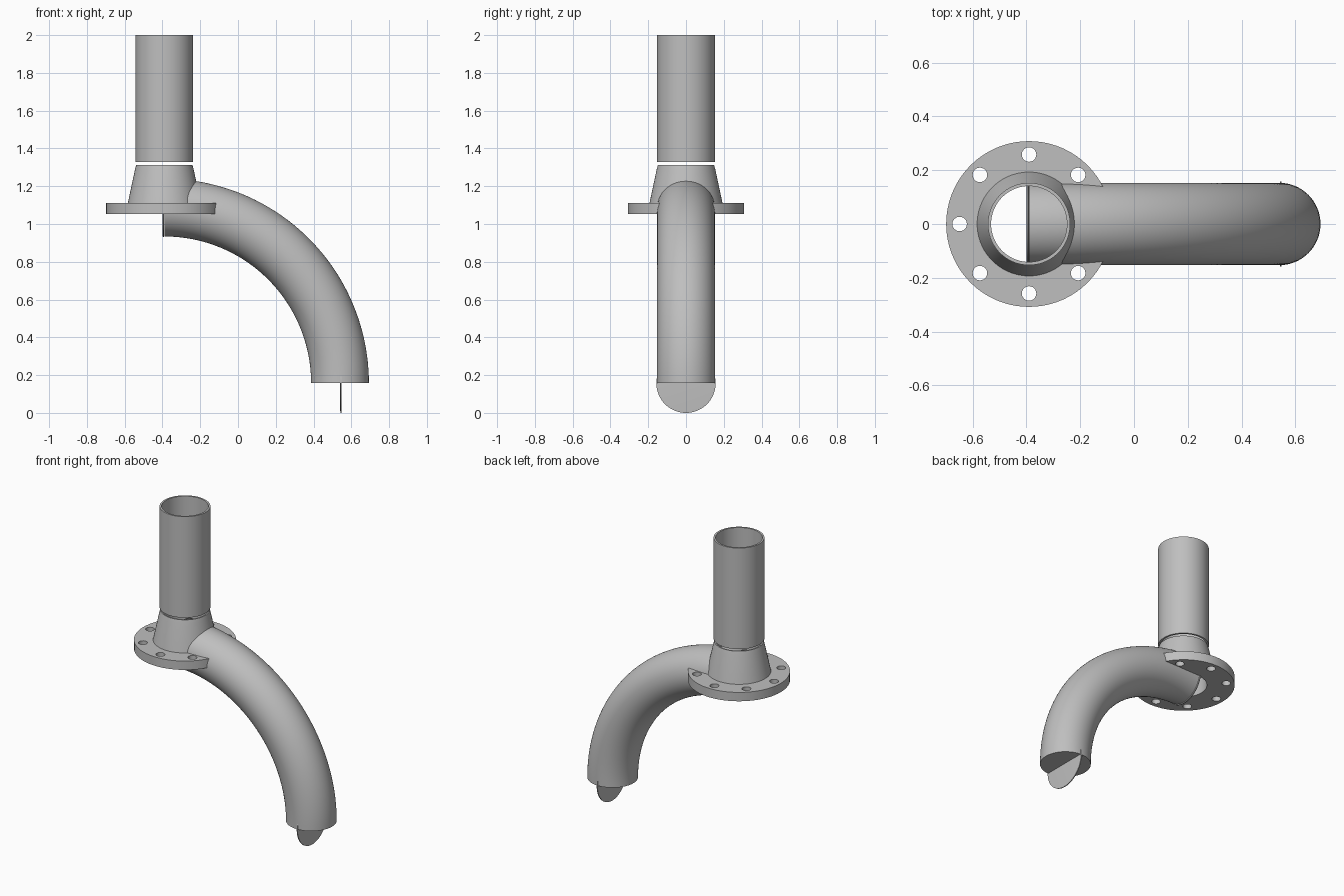
import bpy
import bmesh
from math import pi, cos, sin
from mathutils import Matrix, Vector

if "Cube" in bpy.data.objects:
    bpy.data.objects.remove(bpy.data.objects["Cube"], do_unlink=True)

PIPE_X, END_X = -0.39, 0.54      # axes of the upright pipe and of the outlet
OUTLET_Z = 0.157                 # height of the outlet plane
BEND = END_X - PIPE_X            # bend radius of the elbow
OUTER, INNER = 0.153, 0.141      # pipe radii

steel = bpy.data.materials.new("grey steel")
steel.use_nodes = True
grey = (0.52, 0.52, 0.52, 1)
steel.diffuse_color = grey
steel.node_tree.nodes["Principled BSDF"].inputs["Base Color"].default_value = grey


def finish(bm, name):
    bmesh.ops.remove_doubles(bm, verts=bm.verts, dist=0.00001)
    bmesh.ops.recalc_face_normals(bm, faces=bm.faces)
    mesh = bpy.data.meshes.new(name)
    bm.to_mesh(mesh)
    bm.free()
    mesh.materials.append(steel)
    obj = bpy.data.objects.new(name, mesh)
    bpy.context.collection.objects.link(obj)
    return obj


def smooth(obj):
    bpy.ops.object.select_all(action='DESELECT')
    obj.select_set(True)
    bpy.context.view_layer.objects.active = obj
    bpy.ops.object.shade_smooth_by_angle(angle=pi / 7)


def lathe(name, profile, closed=True, matrix=Matrix(), steps=72):
    """Turn (radius, height) points around the local z axis."""
    bm = bmesh.new()
    verts = [bm.verts.new((r, 0, z)) for r, z in profile]
    pairs = list(zip(verts, verts[1:]))
    if closed:
        pairs.append((verts[-1], verts[0]))
    edges = [bm.edges.new(p) for p in pairs]
    bmesh.ops.spin(bm, geom=verts + edges, cent=(0, 0, 0), axis=(0, 0, 1),
                   angle=2 * pi, steps=steps)
    bm.transform(matrix)
    return finish(bm, name)


upright = Matrix.Translation((PIPE_X, 0, 0))

# Upright pipe, separated from the neck by a narrow weld gap
smooth(lathe("upright_pipe", [(INNER, 1.328), (OUTER, 1.328), (OUTER, 2), (INNER, 2)],
             matrix=upright))

# Flange with tapered neck
flange = lathe("neck_flange", [(INNER, 1.053), (0.308, 1.053), (0.308, 1.112),
                               (0.193, 1.112), (0.155, 1.29), (0.149, 1.312),
                               (INNER, 1.312)], matrix=upright)

# Bolt holes
bm = bmesh.new()
for i in range(8):
    a = i * pi / 4
    spot = Vector((PIPE_X + 0.258 * cos(a), 0.258 * sin(a), 1.08))
    bmesh.ops.create_cone(bm, cap_ends=True, segments=24, radius1=0.027, radius2=0.027,
                          depth=0.2, matrix=Matrix.Translation(spot))
cutter = finish(bm, "bolt_hole_cutter")
cutter.hide_render = True
cut = flange.modifiers.new("bolt holes", 'BOOLEAN')
cut.object = cutter
cut.solver = 'EXACT'
bpy.context.view_layer.objects.active = flange
bpy.ops.object.modifier_apply(modifier=cut.name)
bpy.data.objects.remove(cutter, do_unlink=True)
smooth(flange)

# Quarter-circle elbow: a ring section swept from the neck to the outlet
bm = bmesh.new()
pivot = Vector((PIPE_X, 0, OUTLET_Z))
start = pivot + Vector((0, 0, BEND))
rings = []
for radius in (OUTER, INNER):
    ring = bmesh.ops.create_circle(bm, cap_ends=False, segments=64, radius=radius,
                                   matrix=Matrix.Translation(start) @ Matrix.Rotation(pi / 2, 4, 'Y'))
    rings.append(list({e for v in ring["verts"] for e in v.link_edges}))
ends = []
for edges in rings:
    verts = list({v for e in edges for v in e.verts})
    swept = bmesh.ops.spin(bm, geom=verts + edges, cent=pivot, axis=(0, 1, 0),
                           angle=pi / 2, steps=48)
    ends.append([g for g in swept["geom_last"] if isinstance(g, bmesh.types.BMEdge)])
for pair in (rings, ends):
    bmesh.ops.bridge_loops(bm, edges=pair[0] + pair[1])
smooth(finish(bm, "elbow"))

# Thin upright discs at both ends of the elbow
for name, x, z in (("inlet_disc", PIPE_X - 0.005, OUTLET_Z + BEND),
                   ("outlet_disc", END_X + 0.005, OUTLET_Z)):
    place = Matrix.Translation((x, 0, z)) @ Matrix.Rotation(pi / 2, 4, 'Y')
    smooth(lathe(name, [(0, -0.004), (0.144, -0.004), (0.157, -0.003),
                        (0.157, 0.003), (0.144, 0.004), (0, 0.004)],
                 closed=False, matrix=place))
